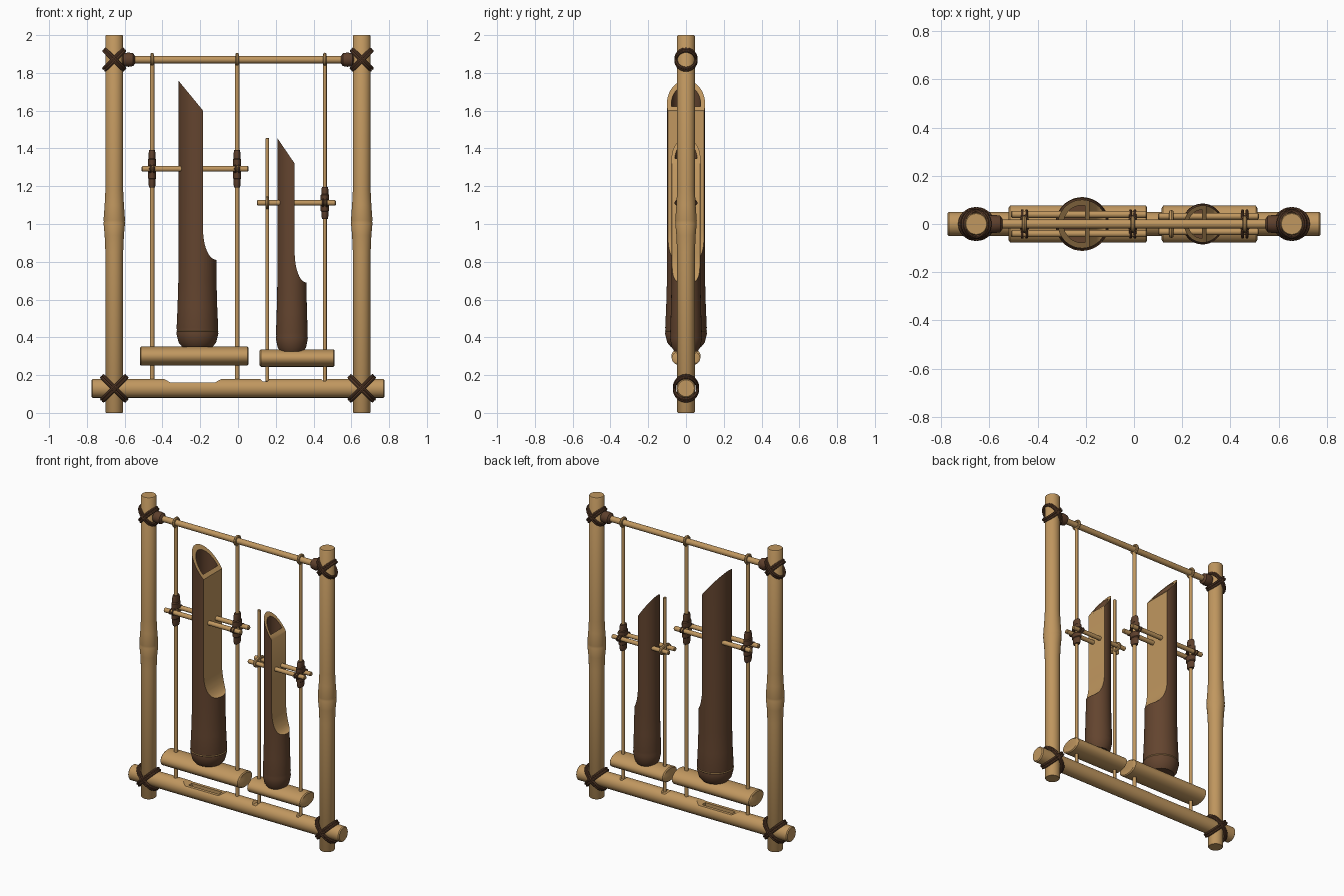
import bpy, bmesh, math
from mathutils import Vector

old = bpy.data.objects.get("Cube")
if old:
    bpy.data.objects.remove(old, do_unlink=True)


def material(name, rgb):
    m = bpy.data.materials.new(name)
    m.use_nodes = True
    m.diffuse_color = (*rgb, 1)
    m.node_tree.nodes["Principled BSDF"].inputs["Base Color"].default_value = (*rgb, 1)
    return m


TAN = material("light bamboo", (0.53, 0.31, 0.115))
BROWN = material("dark bamboo", (0.125, 0.058, 0.028))
ROPE = material("rope brown", (0.11, 0.05, 0.025))


def finish(name, bm, mats, index=0):
    bmesh.ops.recalc_face_normals(bm, faces=bm.faces)
    for f in bm.faces:
        f.material_index = index
    me = bpy.data.meshes.new(name)
    bm.to_mesh(me)
    bm.free()
    for m in mats:
        me.materials.append(m)
    ob = bpy.data.objects.new(name, me)
    bpy.context.collection.objects.link(ob)
    smooth(ob)
    return ob


def activate(ob):
    bpy.ops.object.select_all(action='DESELECT')
    ob.select_set(True)
    bpy.context.view_layer.objects.active = ob


def smooth(ob):
    activate(ob)
    bpy.ops.object.shade_smooth_by_angle(angle=math.radians(35))


def lathe(name, profile, centre, mats, axis='Z', squash=1.0, seg=32, index=0, limit=None):
    """Capped turned shape; profile holds (radius, distance along the axis)."""
    bm = bmesh.new()
    rings = []
    for r, d in profile:
        ring = []
        for i in range(seg):
            a = math.tau * i / seg
            u, v = r * math.cos(a), r * math.sin(a) * squash
            p = Vector((u, v, d) if axis == 'Z' else (d, v, u)) + Vector(centre)
            if limit is not None:
                p.x = min(p.x, limit)
            ring.append(bm.verts.new(p))
        rings.append(ring)
    for a, b in zip(rings, rings[1:]):
        for i in range(seg):
            j = (i + 1) % seg
            bm.faces.new((a[i], a[j], b[j], b[i]))
    bm.faces.new(rings[0])
    bm.faces.new(rings[-1])
    return finish(name, bm, mats, index)


def rod(name, r, start, end, centre, axis='Z', mat=TAN, squash=1.0, seg=24):
    """Straight pole with slightly eased ends."""
    e = min(0.006, r * 0.3)
    return lathe(name, [(r - e, start), (r, start + e), (r, end - e), (r - e, end)],
                 centre, [mat], axis, squash, seg)


def prism(name, points, half, mats, index=0):
    """Side outline in x and z, extruded along y."""
    bm = bmesh.new()
    front = [bm.verts.new((x, -half, z)) for x, z in points]
    back = [bm.verts.new((x, half, z)) for x, z in points]
    bm.faces.new(front)
    bm.faces.new(back)
    for i in range(len(points)):
        j = (i + 1) % len(points)
        bm.faces.new((front[i], front[j], back[j], back[i]))
    return finish(name, bm, mats, index)


def carve(ob, cutter):
    cutter.hide_render = True
    mod = ob.modifiers.new("carve", 'BOOLEAN')
    mod.operation = 'DIFFERENCE'
    mod.solver = 'EXACT'
    mod.object = cutter
    activate(ob)
    bpy.ops.object.modifier_apply(modifier=mod.name)
    bpy.data.objects.remove(cutter, do_unlink=True)
    smooth(ob)


def loop(name, centre, u, v, thick, mat):
    """Closed rope ring spanned by the two half axes u and v."""
    cu = bpy.data.curves.new(name, 'CURVE')
    cu.dimensions = '3D'
    cu.bevel_depth = thick
    cu.bevel_resolution = 2
    sp = cu.splines.new('POLY')
    n = 32
    sp.points.add(n - 1)
    for i, p in enumerate(sp.points):
        a = math.tau * i / n
        p.co = (*(Vector(centre) + Vector(u) * math.cos(a) + Vector(v) * math.sin(a)), 1)
    sp.use_cyclic_u = True
    cu.materials.append(mat)
    ob = bpy.data.objects.new(name, cu)
    bpy.context.collection.objects.link(ob)
    activate(ob)
    bpy.ops.object.convert(target='MESH')
    smooth(bpy.context.view_layer.objects.active)


# Posts with a swollen node halfway, and their lashings
for side, sx in (("left", 1), ("right", -1)):
    x = 0.655 * sx
    lathe(side + "_post", [(0.043, 0), (0.047, 0.006), (0.047, 0.85), (0.051, 0.94), (0.057, 1.005),
                           (0.055, 1.012), (0.057, 1.02), (0.051, 1.1), (0.047, 1.18),
                           (0.047, 1.994), (0.043, 2)], (x, 0, 0), [TAN])
    for part, z, a, b in (("upper", 1.87, 0.072, 0.054), ("lower", 0.13, 0.088, 0.062)):
        for tilt in (1, -1):
            for shift in (-0.007, 0.007):
                k = math.sqrt(0.5)
                loop(f"{side}_{part}_lashing", (x + shift * k, 0, z - shift * k * tilt),
                     (a * k, 0, a * k * tilt), (0, b, 0), 0.008, ROPE)
    lathe(side + "_bar_collar", [(0.02, -0.035), (0.034, -0.025), (0.038, 0), (0.034, 0.025), (0.02, 0.035)],
          (x - 0.075 * sx, 0, 1.87), [ROPE], 'X')

# Top bar and notched bottom beam
rod("top_bar", 0.019, -0.65, 0.65, (0, 0, 1.87), 'X')
beam = rod("bottom_beam", 0.05, -0.775, 0.775, (0, 0, 0.13), 'X', seg=40)
for x0, x1, depth, ease, half in ((-0.41, -0.07, 0.162, 0.05, 0.1), (-0.36, -0.12, 0.125, 0.02, 0.017),
                                  (0.11, 0.175, 0.166, 0.02, 0.1), (0.43, 0.485, 0.17, 0.02, 0.1)):
    carve(beam, prism("notch_cutter", [(x0, 0.19), (x0 + ease, depth), (x1 - ease, depth), (x1, 0.19)],
                      half, [TAN]))

# Hanging rods with loops over the top bar
for x, r, top in ((-0.455, 0.012, 1.88), (-0.005, 0.012, 1.88), (0.46, 0.01, 1.88), (0.155, 0.01, 1.455)):
    rod("hanging_rod", r, 0.165, top, (x, 0, 0), seg=16)
    if top > 1.5:
        loop("rod_loop", (x, 0, 1.872), (0, 0.026, 0), (0, 0, 0.026), 0.009, TAN)


def rattle_tube(size, cx, r, bottom, peak, cut_x, cut_top, shoulder):
    """Sounding tube: slanted mouth, flat cut side and a curved shoulder."""
    mats = [BROWN, TAN]
    tube = lathe(size + "_tube", [(r * 0.8, bottom - 0.01), (r * 0.98, bottom + 0.012), (r * 1.1, bottom + 0.06),
                                  (r * 1.07, bottom + 0.075), (r * 1.09, bottom + 0.09),
                                  (r * 1.04, bottom + 0.2), (r, bottom + 0.34), (r, peak + 0.05)],
                 (cx, 0, 0), mats, seg=48)
    left, right = cx - r, cx + r
    slope = (cut_top - peak) / (cut_x - left)
    w, h = right - cut_x, 0.16
    outline = [(left - 0.05, peak - 0.05 * slope), (cut_x, cut_top)]
    for i in range(13):
        a = math.pi / 2 * i / 12
        outline.append((right - w * math.cos(a), shoulder + h * (1 - math.sin(a))))
    outline += [(right + 0.1, shoulder), (right + 0.1, peak + 0.2), (left - 0.05, peak + 0.2)]
    carve(tube, prism("side_cutter", outline, 0.3, mats, 1))
    carve(tube, lathe("bore_cutter", [(r * 0.77, shoulder + 0.25), (r * 0.77, peak + 0.1)],
                      (cx, 0, 0), mats, seg=40, limit=cut_x - 0.018))


# Sounding tubes standing on oval floats
rattle_tube("large", -0.215, 0.101, 0.36, 1.76, -0.185, 1.60, 0.81)
rattle_tube("small", 0.285, 0.077, 0.335, 1.455, 0.30, 1.32, 0.69)
lathe("large_tube_node_line", [(0.108, -0.004), (0.1115, 0), (0.108, 0.004)], (-0.215, 0, 0.433), [TAN], seg=48)
rod("large_float", 0.05, -0.52, 0.055, (0, 0, 0.301), 'X', squash=1.55, seg=36)
rod("small_float", 0.046, 0.115, 0.512, (0, 0, 0.29), 'X', squash=1.65, seg=36)

# Paired cross rods running through the tubes
for size, x0, x1, z, gap, r in (("large", -0.51, 0.055, 1.292, 0.04, 0.015), ("small", 0.1, 0.518, 1.112, 0.032, 0.014)):
    for sy in (-1, 1):
        rod(size + "_cross_rod", r, x0, x1, (0, sy * gap, z), 'X', seg=16)

# Tapered bindings above and below each crossing
for x, z, reach in ((-0.455, 1.292, 0.1), (-0.005, 1.292, 0.1), (0.46, 1.112, 0.085)):
    for s in (-1, 1):
        lathe("rod_binding", [(0.015, s * reach), (0.018, s * reach * 0.85), (0.018, s * reach * 0.55),
                              (0.022, s * reach * 0.5), (0.022, s * 0.014)],
              (x, 0, z), [ROPE], squash=1.7, seg=20)
    for shift in (-0.009, 0.009):
        loop("crossing_wrap", (x + shift, 0, z), (0, 0.055, 0), (0, 0, 0.02), 0.006, ROPE)
loop("short_rod_knot", (0.155, 0, 1.112), (0, 0.048, 0), (0, 0, 0.024), 0.01, TAN)
